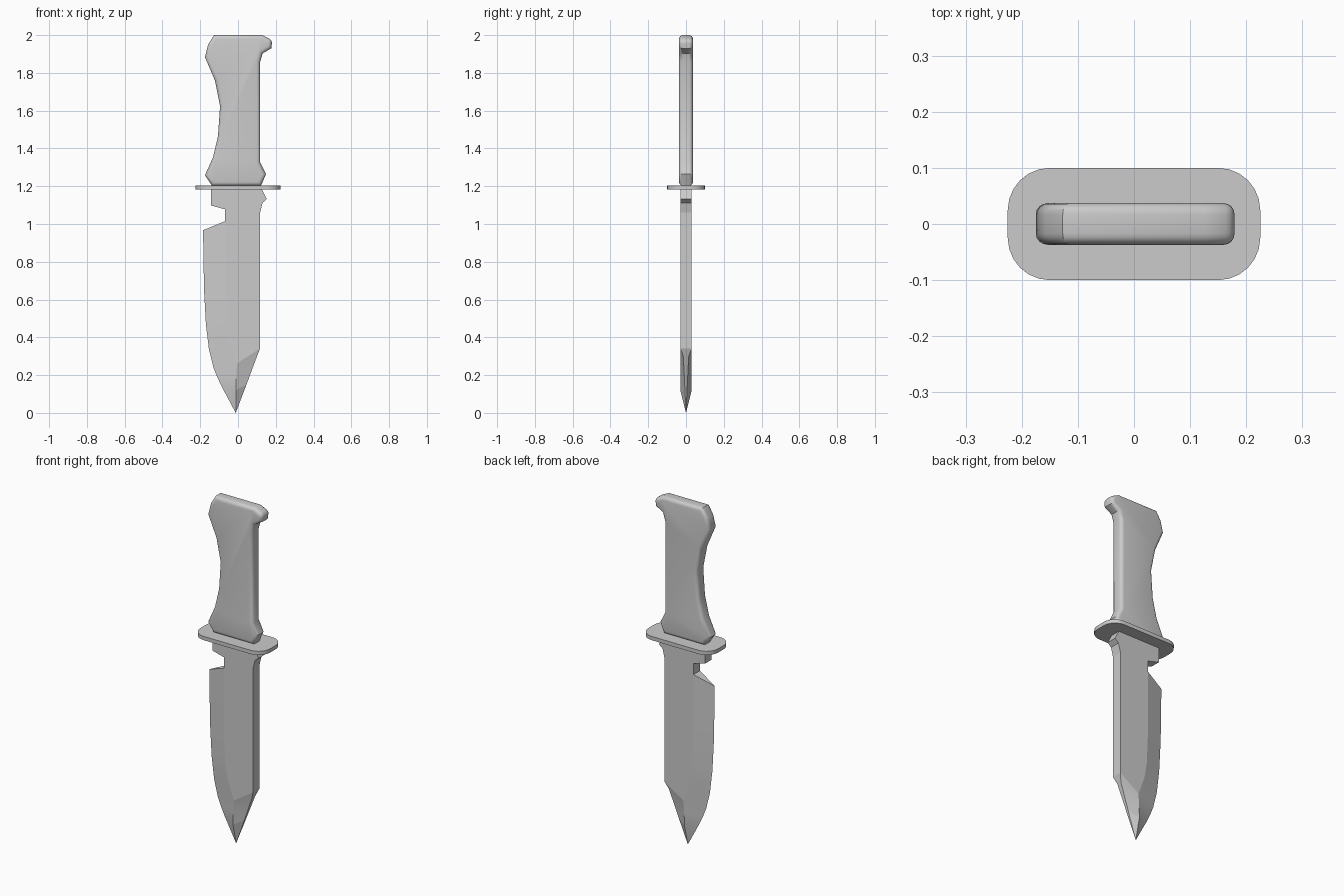
import bpy, bmesh

if "Cube" in bpy.data.objects:
    bpy.data.objects.remove(bpy.data.objects["Cube"])


def finish(bm, name, bevel=0.0, angle=0.5):
    bmesh.ops.recalc_face_normals(bm, faces=bm.faces)
    me = bpy.data.meshes.new(name)
    bm.to_mesh(me)
    bm.free()
    ob = bpy.data.objects.new(name, me)
    bpy.context.collection.objects.link(ob)
    bpy.ops.object.select_all(action='DESELECT')
    ob.select_set(True)
    bpy.context.view_layer.objects.active = ob
    if bevel:
        mod = ob.modifiers.new("rounding", 'BEVEL')
        mod.width, mod.segments = bevel, 4
        mod.limit_method, mod.angle_limit = 'ANGLE', 1.25
        mod.use_clamp_overlap = False
        bpy.ops.object.modifier_apply(modifier=mod.name)
    bpy.ops.object.shade_smooth_by_angle(angle=angle)
    return ob


# Handle: flat outline extruded in y, with rounded rims
outline = [(-.127, 2.0), (.127, 2.0), (.182, 1.974), (.176, 1.93), (.13, 1.903),
           (.117, 1.857), (.117, 1.327), (.148, 1.264), (.122, 1.203),
           (-.138, 1.203), (-.175, 1.258), (-.132, 1.354), (-.106, 1.465),
           (-.095, 1.624), (-.122, 1.76), (-.175, 1.883), (-.158, 1.95)]
bm = bmesh.new()
face = bm.faces.new([bm.verts.new((x, -.037, z)) for x, z in outline])
ext = bmesh.ops.extrude_face_region(bm, geom=[face])
bmesh.ops.translate(bm, vec=(0, .074, 0),
                    verts=[v for v in ext['geom'] if isinstance(v, bmesh.types.BMVert)])
finish(bm, "handle", bevel=.02, angle=.7)

# Guard: thin plate with rounded corners
bm = bmesh.new()
bmesh.ops.create_cube(bm, size=1)
for v in bm.verts:
    v.co = (v.co.x * .45, v.co.y * .2, 1.194 + v.co.z * .022)
upright = [e for e in bm.edges if abs(e.verts[0].co.z - e.verts[1].co.z) > .01]
bmesh.ops.bevel(bm, geom=upright, offset=.075, segments=6, profile=.5, affect='EDGES')
finish(bm, "guard")

# Blade: rows of (cutting edge x, z, half thickness), (ridge x, z), (spine x, z, half thickness)
T = .03
rows = [((-.143, 1.19, T), (-.069, 1.19), (.124, 1.19, T)),
        ((-.143, 1.098, T), (-.069, 1.078), (.153, 1.132, T)),
        ((-.069, 1.078, T), (-.069, 1.078), (.13, 1.112, T)),
        ((-.069, 1.015, T), (-.069, 1.015), (.117, 1.06, T)),
        ((-.185, .967, 0), (-.069, 1.015), (.117, 1.0, T)),
        ((-.18, .655, 0), (-.069, .655), (.117, .655, T)),
        ((-.17, .47, 0), (-.062, .47), (.117, .47, T)),
        ((-.154, .337, 0), (-.045, .37), (.117, .342, T)),
        ((-.13, .24, 0), (-.005, .262), (.117, .342, T)),
        ((-.11, .19, 0), (-.009, .2), (.1, .298, .014)),
        ((-.085, .137, 0), (-.011, .12), (.045, .15, .007)),
        ((-.012, 0, 0), (-.012, 0), (-.012, 0, 0))]
bm = bmesh.new()
cache = {}


def vert(x, z, y):
    key = (x, round(y, 4) + 0.0, z)
    if key not in cache:
        cache[key] = bm.verts.new(key)
    return cache[key]


def patch(*verts):
    unique = list(dict.fromkeys(verts))
    if len(unique) > 2 and not bm.faces.get(unique):
        bm.faces.new(unique)


for (e0, r0, s0), (e1, r1, s1) in zip(rows, rows[1:]):
    for side in (-1, 1):
        a = [vert(e0[0], e0[1], side * e0[2]),
             vert(*r0, side * (T if r0[1] else 0)),
             vert(s0[0], s0[1], side * s0[2])]
        b = [vert(e1[0], e1[1], side * e1[2]),
             vert(*r1, side * (T if r1[1] else 0)),
             vert(s1[0], s1[1], side * s1[2])]
        patch(a[0], a[1], b[1], b[0])
        patch(a[1], a[2], b[2], b[1])
    # rim walls along the cutting side and the spine
    for p, q in ((e0, e1), (s0, s1)):
        patch(vert(p[0], p[1], -p[2]), vert(p[0], p[1], p[2]),
              vert(q[0], q[1], q[2]), vert(q[0], q[1], -q[2]))
finish(bm, "blade", angle=.2)
